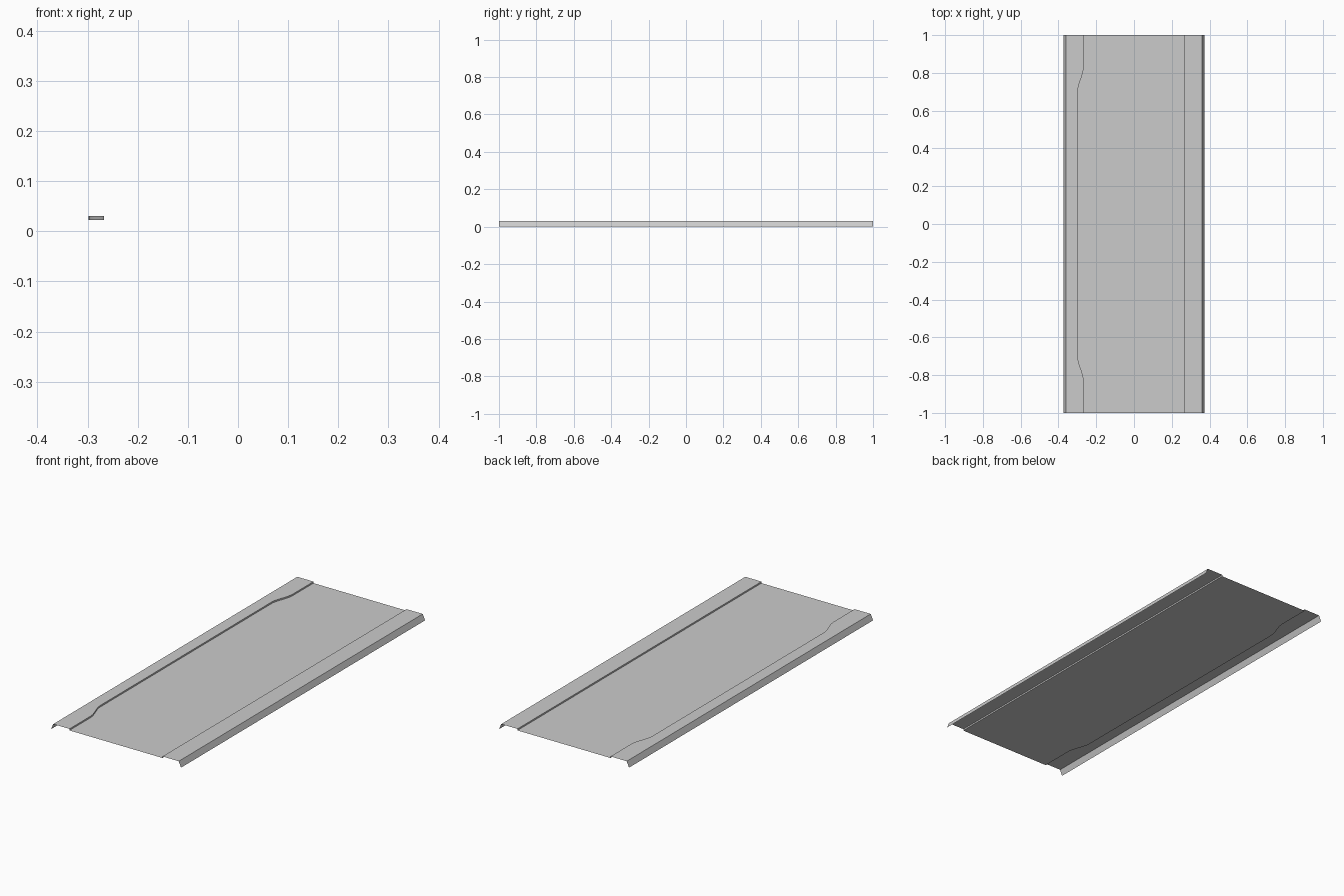
import bpy, bmesh

if "Cube" in bpy.data.objects:
    bpy.data.objects.remove(bpy.data.objects["Cube"])

TOP, PAN = 0.03, 0.022      # rim height, recessed panel height
STEP, NOTCH = 0.267, 0.298  # step position, widened step position


def left_step(y):
    # S-curve between the narrow ends and the wider middle of the recess
    t = min(1, max(0, (0.83 - abs(y)) / 0.13))
    t = t * t * (3 - 2 * t)
    return -(STEP + (NOTCH - STEP) * t)


# Lengthwise stations, dense only through the S-curves
half = [1.0] + [0.83 - 0.13 * i / 8 for i in range(9)]
stations = [-y for y in half] + half[::-1]

# Pressed sheet: splayed flanges, rims, vertical steps, recessed panel
bm = bmesh.new()
rows = []
for y in stations:
    s = left_step(y)
    profile = [(-0.373, 0), (-0.36, TOP), (s, TOP), (s, PAN),
               (STEP, PAN), (STEP, TOP), (0.36, TOP), (0.373, 0)]
    rows.append([bm.verts.new((x, y, z)) for x, z in profile])
for a, b in zip(rows, rows[1:]):
    for i in range(len(a) - 1):
        bm.faces.new((a[i], a[i + 1], b[i + 1], b[i]))

mesh = bpy.data.meshes.new("pressed_panel")
bm.to_mesh(mesh)
bm.free()
panel = bpy.data.objects.new("pressed_panel", mesh)
bpy.context.collection.objects.link(panel)
bpy.context.view_layer.objects.active = panel
panel.select_set(True)
bpy.ops.object.shade_smooth_by_angle(angle=0.5)
